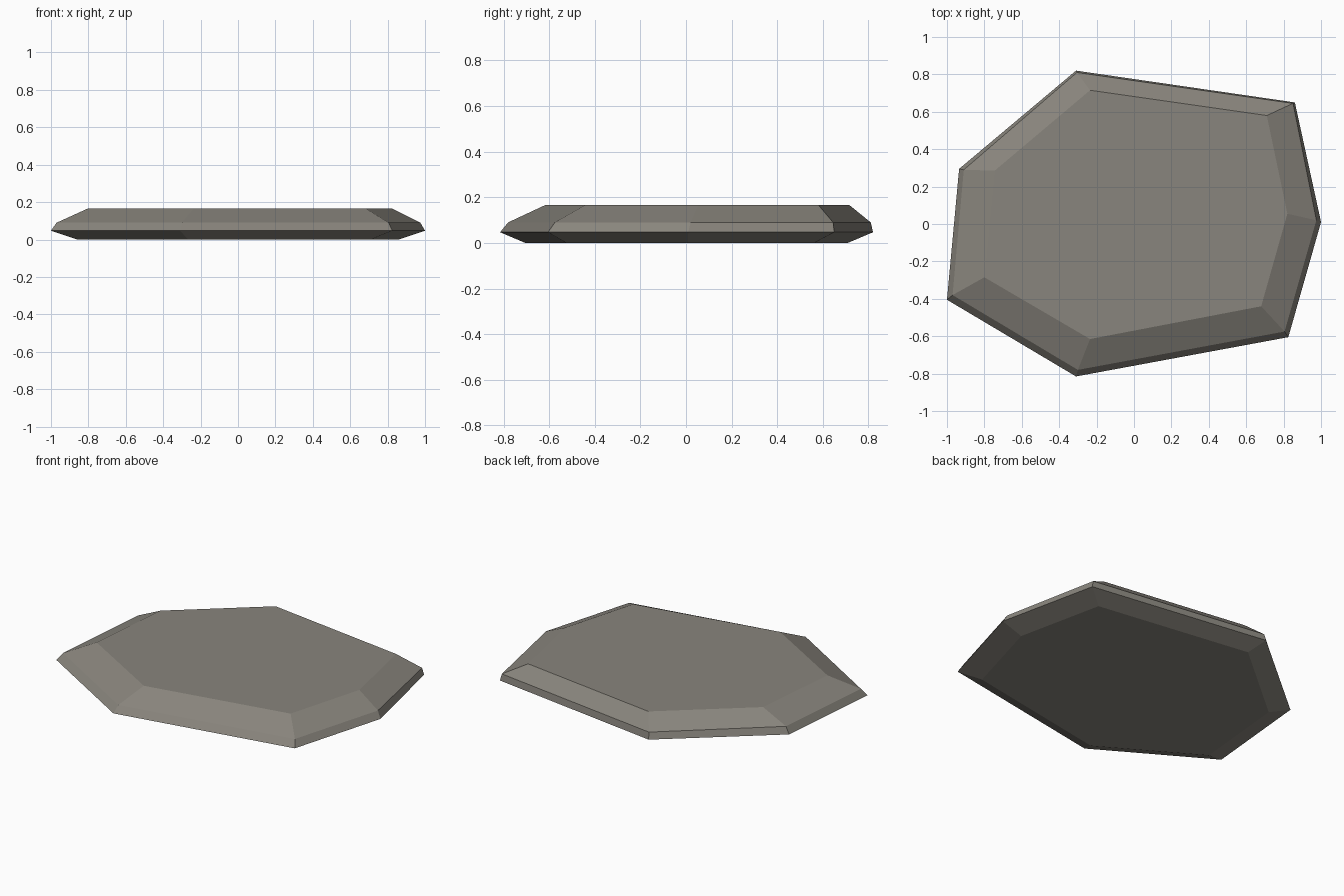
import bpy, bmesh

if "Cube" in bpy.data.objects:
    bpy.data.objects.remove(bpy.data.objects["Cube"])

# Stone colour
stone = bpy.data.materials.new("warm_grey_stone")
stone.diffuse_color = (0.25, 0.235, 0.205, 1)
stone.use_nodes = True
stone.node_tree.nodes["Principled BSDF"].inputs["Base Color"].default_value = stone.diffuse_color

# Seven-sided outlines, counter-clockwise, from the widest edge up to the top
rim = [(-0.31, 0.82), (-0.935, 0.295), (-1.0, -0.405), (-0.31, -0.815),
       (0.825, -0.605), (1.0, 0.01), (0.86, 0.65)]
shoulder = [(-0.305, 0.81), (-0.91, 0.29), (-0.97, -0.38), (-0.3, -0.78),
            (0.805, -0.575), (0.975, 0.02), (0.85, 0.645)]
top = [(-0.235, 0.715), (-0.745, 0.285), (-0.8, -0.285), (-0.235, -0.615),
       (0.68, -0.44), (0.82, 0.055), (0.71, 0.58)]
base = [(x * 0.86, y * 0.865) for x, y in rim]

# Stack the outlines into a bevelled slab
bm = bmesh.new()
rings = [[bm.verts.new((x, y, z)) for x, y in outline]
         for outline, z in ((base, 0), (rim, 0.047), (shoulder, 0.09), (top, 0.167))]
for low, high in zip(rings, rings[1:]):
    for i in range(7):
        j = (i + 1) % 7
        bm.faces.new((low[i], low[j], high[j], high[i]))
bm.faces.new(rings[-1])
bm.faces.new(rings[0][::-1])
bmesh.ops.recalc_face_normals(bm, faces=bm.faces)

mesh = bpy.data.meshes.new("stone_slab")
bm.to_mesh(mesh)
bm.free()
mesh.materials.append(stone)
slab = bpy.data.objects.new("stone_slab", mesh)
bpy.context.collection.objects.link(slab)
